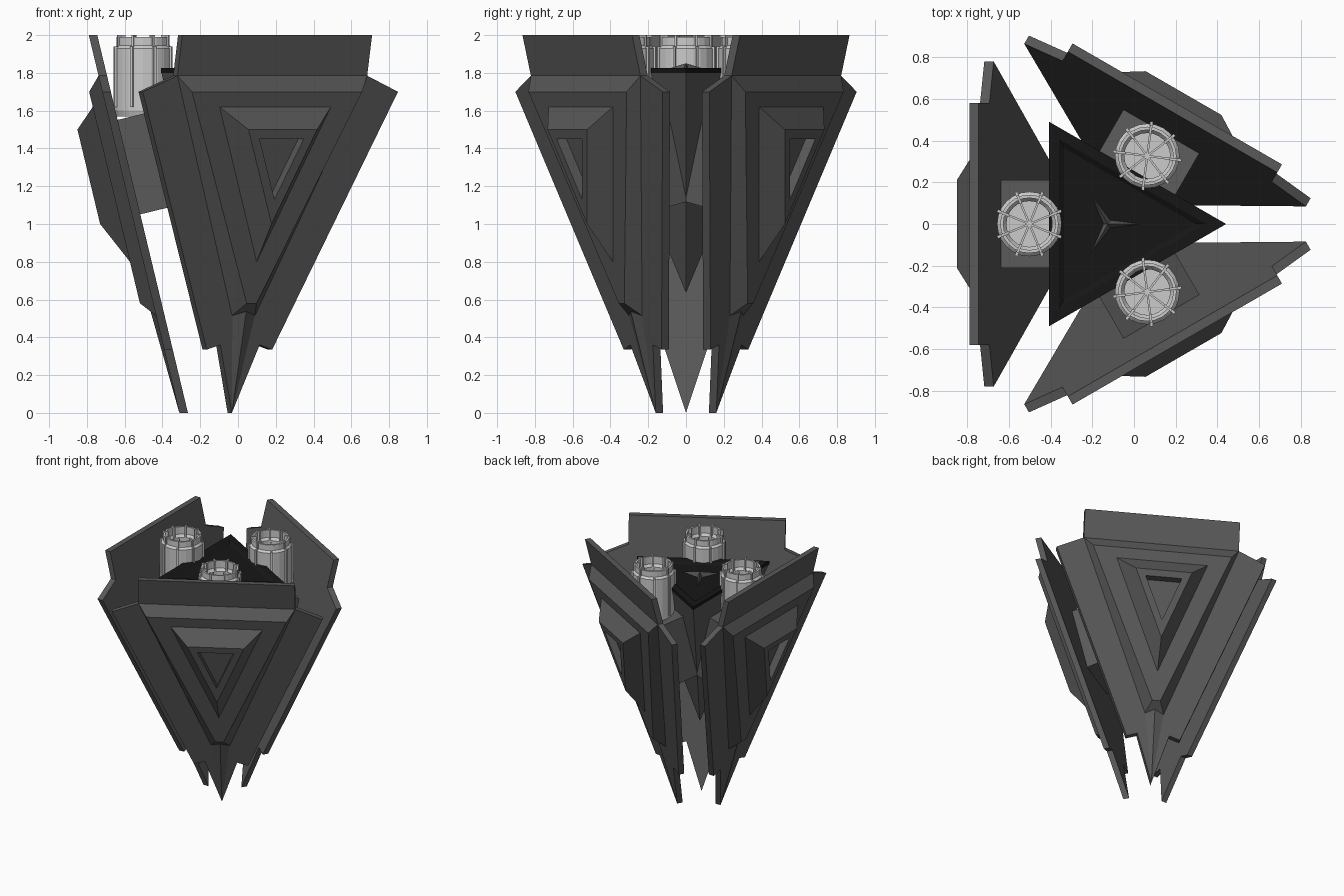
import bpy, bmesh
from math import cos, sin, pi, radians

if "Cube" in bpy.data.objects:
    bpy.data.objects.remove(bpy.data.objects["Cube"])

CX = -0.125           # axis of the three-fold symmetry
SLOPE = 0.24          # outward lean of every panel


def material(name, v):
    m = bpy.data.materials.new(name)
    m.diffuse_color = (v, v, v, 1)
    m.use_nodes = True
    m.node_tree.nodes["Principled BSDF"].inputs["Base Color"].default_value = m.diffuse_color
    return m


HULL = material("dark_hull", 0.10)
BLACK = material("black_core", 0.008)
METAL = material("light_metal", 0.55)


def loft(name, rings, mat, closed=False):
    """Skin equal-length rings of points; cap the ends unless closed."""
    bm = bmesh.new()
    rows = [[bm.verts.new(p) for p in ring] for ring in rings]
    n = len(rows[0])
    pairs = list(zip(rows, rows[1:]))
    if closed:
        pairs.append((rows[-1], rows[0]))
    for a, b in pairs:
        for i in range(n):
            j = (i + 1) % n
            bm.faces.new((a[i], a[j], b[j], b[i]))
    if not closed:
        bm.faces.new(rows[0][::-1])
        bm.faces.new(rows[-1])
    bmesh.ops.recalc_face_normals(bm, faces=bm.faces)
    me = bpy.data.meshes.new(name)
    bm.to_mesh(me)
    bm.free()
    me.materials.append(mat)
    ob = bpy.data.objects.new(name, me)
    bpy.context.collection.objects.link(ob)
    return ob


def panel_ring(ang, d, pts):
    """Points (t sideways, z) on the leaning panel, pushed outward by d."""
    out = []
    for t, z in pts:
        r = 0.185 + SLOPE * z + d
        out.append((CX + r * cos(ang) - t * sin(ang), r * sin(ang) + t * cos(ang), z))
    return out


def mirrored(half):
    return half + [(-t, z) for t, z in reversed(half) if t]


def tri(w, top, bottom):
    return [(w, top), (0, bottom), (-w, top)]


def polygon(r, z, n=3, cx=CX, cy=0.0, rot=0.0):
    return [(cx + r * cos(rot + 2 * pi * i / n), cy + r * sin(rot + 2 * pi * i / n), z)
            for i in range(n)]


PLATE = mirrored([(0.58, 2.0), (0.58, 1.785), (0.78, 1.70), (0.20, 0.335), (0.12, 0.36), (0, 0)])
FRAME_LOW = mirrored([(0.58, 1.785), (0.07, 0.515)])
FRAME_HIGH = mirrored([(0.52, 1.70), (0.03, 0.58)])


def panel(ang):
    # main armour plate
    loft("armour_plate", [panel_ring(ang, 0, PLATE), panel_ring(ang, -0.045, PLATE)], HULL)
    # bevelled raised frame
    loft("raised_frame", [panel_ring(ang, -0.01, FRAME_LOW), panel_ring(ang, 0, FRAME_LOW),
                          panel_ring(ang, 0.07, FRAME_HIGH)], HULL)
    # triangular boss with a sunken window
    loft("triangle_boss", [panel_ring(ang, 0.06, tri(0.34, 1.62, 0.80)),
                           panel_ring(ang, 0.07, tri(0.34, 1.62, 0.80)),
                           panel_ring(ang, 0.18, tri(0.21, 1.50, 1.00)),
                           panel_ring(ang, 0.18, tri(0.135, 1.45, 1.13)),
                           panel_ring(ang, 0.12, tri(0.135, 1.45, 1.13))], HULL)
    # low ridge running to the tip
    top = [panel_ring(ang, d, [(t, z)])[0]
           for t, d, z in ((-0.07, 0, 0.53), (0, 0.025, 0.56), (0.07, 0, 0.53))]
    tip = [panel_ring(ang, d, [(t, 0.01)])[0] for t, d in ((-0.002, 0), (0, 0.001), (0.002, 0))]
    loft("tip_ridge", [top, tip], HULL)
    # block joining plate and core
    near = [(0.21, 1.55), (0.21, 1.05), (-0.21, 1.05), (-0.21, 1.55)]
    far = [(t, z + 0.07) for t, z in near]
    loft("mount_block", [panel_ring(ang, -0.04, near), panel_ring(ang, -0.345, far)], HULL)


def engine(ang):
    ex, ey = CX + 0.377 * cos(ang), 0.377 * sin(ang)
    # hollow stepped tube
    profile = [(0.145, 1.57), (0.155, 1.60), (0.155, 1.93), (0.14, 1.945), (0.14, 1.99),
               (0.125, 1.99), (0.125, 1.93), (0.11, 1.91), (0.11, 1.80)]
    tube = loft("engine_tube", [polygon(r, z, 24, ex, ey) for r, z in profile], METAL)
    for i in range(8):
        a = ang + 2 * pi * (i + 0.5) / 8

        def bar(name, r0, r1, z0, z1, w):
            def ring(z):
                return [(ex + r * cos(a) - s * sin(a), ey + r * sin(a) + s * cos(a), z)
                        for r, s in ((r0, -w), (r1, -w), (r1, w), (r0, w))]
            loft(name, [ring(z0), ring(z1)], METAL)
        # outer ribs, rim clips and inner spokes
        bar("engine_rib", 0.14, 0.166, 1.62, 1.94, 0.007)
        bar("engine_rim_clip", 0.105, 0.148, 1.90, 2.0, 0.006)
        bar("engine_spoke", 0.0, 0.12, 1.79, 1.825, 0.005)


for deg in (180, -60, 60):
    panel(radians(deg))
    engine(radians(deg))

# inverted pyramid core
loft("core_pyramid", [polygon(0.002, 0.64), polygon(0.56, 1.80)], HULL)

# black lid with a sunken middle
loft("core_lid", [polygon(0.567, 1.80), polygon(0.567, 1.825), polygon(0.47, 1.825),
                  polygon(0.42, 1.808)], BLACK)

# three-pointed star on the lid
star = [(CX + r * cos(i * pi / 3), r * sin(i * pi / 3), 1.80)
        for i, r in enumerate((0.19, 0.025) * 3)]
loft("core_star", [star, [(CX + (x - CX) * 0.02, y * 0.02, 1.85) for x, y, z in star]], HULL)
